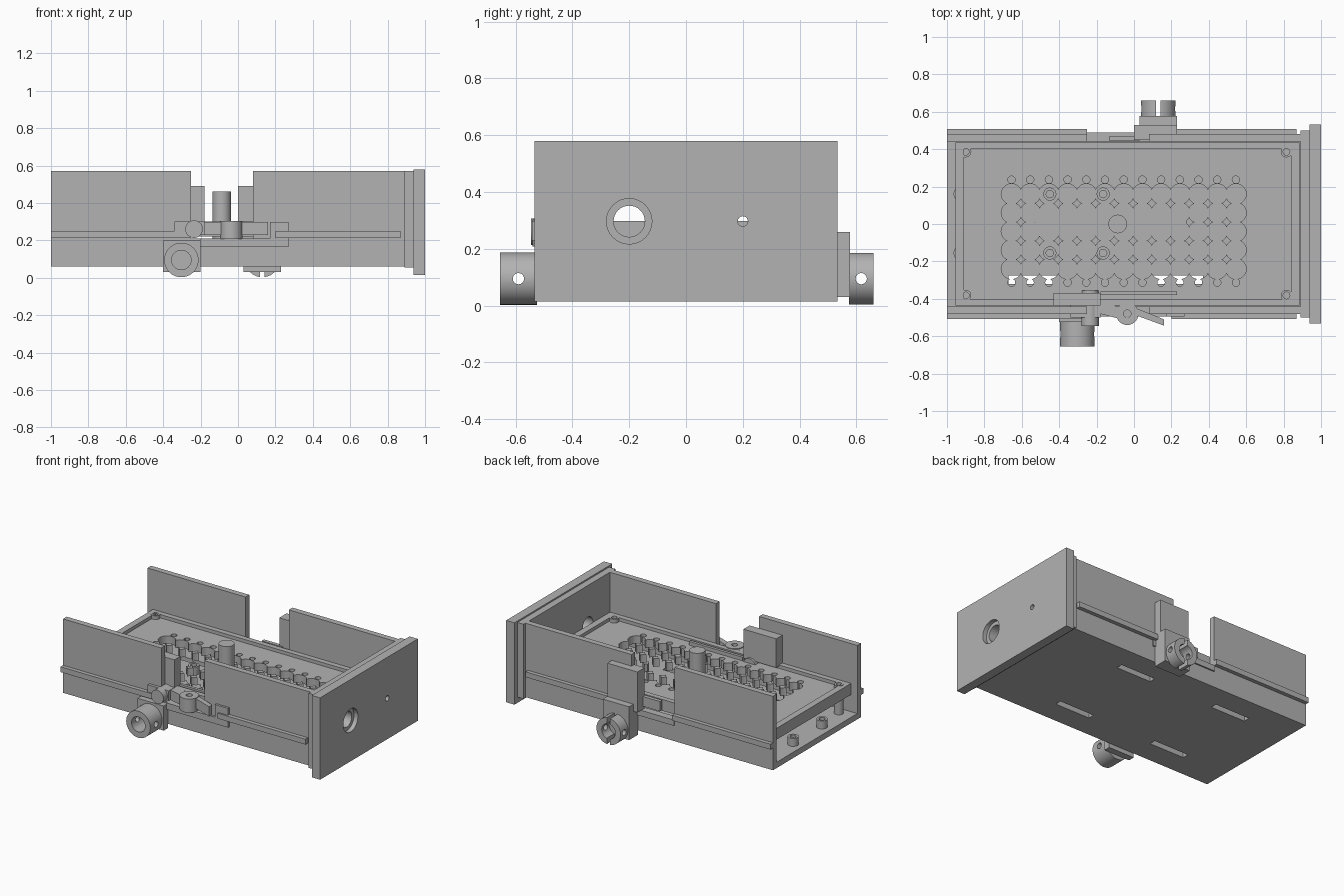
import bpy, bmesh, math
from mathutils import Matrix, Vector

if "Cube" in bpy.data.objects:
    bpy.data.objects.remove(bpy.data.objects["Cube"])

grey = bpy.data.materials.new("plain grey")
grey.use_nodes = True
grey.diffuse_color = (0.45, 0.45, 0.45, 1)
grey.node_tree.nodes["Principled BSDF"].inputs["Base Color"].default_value = (0.45, 0.45, 0.45, 1)

TURN = {"z": Matrix(), "x": Matrix.Rotation(math.pi / 2, 4, "Y"), "y": Matrix.Rotation(math.pi / 2, 4, "X")}


def add_box(bm, x, y, z):
    size = Matrix.Diagonal((x[1] - x[0], y[1] - y[0], z[1] - z[0], 1))
    mid = Vector((sum(x) / 2, sum(y) / 2, sum(z) / 2))
    bmesh.ops.create_cube(bm, size=1, matrix=Matrix.Translation(mid) @ size)


def add_rod(bm, centre, radius, length, axis="z", sides=24):
    bmesh.ops.create_cone(bm, cap_ends=True, segments=sides, radius1=radius, radius2=radius,
                          depth=length, matrix=Matrix.Translation(centre) @ TURN[axis])


def finish(name, bm):
    mesh = bpy.data.meshes.new(name)
    bmesh.ops.recalc_face_normals(bm, faces=bm.faces)
    bm.to_mesh(mesh)
    bm.free()
    mesh.materials.append(grey)
    obj = bpy.data.objects.new(name, mesh)
    bpy.context.collection.objects.link(obj)
    return obj


def box(name, x, y, z):
    bm = bmesh.new()
    add_box(bm, x, y, z)
    return finish(name, bm)


def activate(obj):
    bpy.ops.object.select_all(action="DESELECT")
    obj.select_set(True)
    bpy.context.view_layer.objects.active = obj


def smooth(obj):
    activate(obj)
    bpy.ops.object.shade_smooth_by_angle(angle=math.radians(30))


def rod(name, *args, **kw):
    bm = bmesh.new()
    add_rod(bm, *args, **kw)
    obj = finish(name, bm)
    smooth(obj)
    return obj


def cut(obj, bm):
    cutter = finish("cutter", bm)
    cutter.hide_render = True
    mod = obj.modifiers.new("cut", "BOOLEAN")
    mod.object, mod.operation, mod.solver = cutter, "DIFFERENCE", "EXACT"
    mod.use_self = True
    activate(obj)
    bpy.ops.object.modifier_apply(modifier=mod.name)
    bpy.data.objects.remove(cutter)
    smooth(obj)


def prism(name, outline, z0, z1):
    bm = bmesh.new()
    face = bm.faces.new([bm.verts.new((x, y, z0)) for x, y in outline])
    top = bmesh.ops.extrude_face_region(bm, geom=[face])["geom"]
    bmesh.ops.translate(bm, verts=[v for v in top if isinstance(v, bmesh.types.BMVert)], vec=(0, 0, z1 - z0))
    return finish(name, bm)


# Floor with four slots
floor = box("floor", (-1, 0.9), (-0.48, 0.48), (0.06, 0.1))
bm = bmesh.new()
for x in (-0.67, 0.1):
    for y in (-0.32, 0.275):
        add_box(bm, (x, x + 0.27), (y, y + 0.045), (0, 0.2))
cut(floor, bm)

# Side walls with a gap, and the rails outside them
for side, s in (("front", -1), ("back", 1)):
    wall = box(side + "_wall", (-1, 0.9), sorted((s * 0.44, s * 0.48)), (0.06, 0.57))
    bm = bmesh.new()
    add_box(bm, (-0.25, 0.08), sorted((s * 0.4, s * 0.55)), (0.21, 0.7))
    cut(wall, bm)
    for part, x in (("left", (0.2, 0.87)), ("right", (-1, -0.25))):
        box(f"{side}_{part}_rail", x, sorted((s * 0.48, s * 0.507)), (0.213, 0.25))

# End plate with flange, stepped port and pin hole
for name, x, y, z in (("end_flange", (0.89, 0.937), 0.5, (0.055, 0.57)),
                      ("end_plate", (0.937, 1), 0.533, (0.015, 0.58))):
    plate = box(name, x, (-y, y), z)
    bm = bmesh.new()
    add_rod(bm, (0.9, -0.2, 0.297), 0.055, 0.4, "x", 32)
    add_rod(bm, (0.9, 0.2, 0.297), 0.018, 0.4, "x", 16)
    cut(plate, bm)
    if name == "end_plate":
        bm = bmesh.new()
        add_rod(bm, (1, -0.2, 0.297), 0.08, 0.06, "x", 32)
        cut(plate, bm)

# Tray with raised rim and a grid of merged round pockets
tray = box("tray", (-0.955, 0.885), (-0.436, 0.436), (0.22, 0.298))
bm = bmesh.new()
add_box(bm, (-0.91, 0.84), (-0.4, 0.4), (0.275, 0.4))
cut(tray, bm)
bm = bmesh.new()
for col in range(13):
    x = -0.655 + col * 0.1
    for row in range(5):
        add_rod(bm, (x, 0.16 - row * 0.1, 0.25), 0.055, 0.2, sides=20)
    for y in (0.237, -0.313):
        add_rod(bm, (x, y, 0.25), 0.02, 0.2, sides=12)
add_box(bm, (-0.53, 0.28), (-0.03, 0.05), (0.14, 0.36))
cut(tray, bm)

# Corner posts and floor standoffs
for x in (-0.9, 0.815):
    for y in (-0.382, 0.386):
        post = rod("corner_post", (x, y, 0.2), 0.03, 0.202, sides=20)
        bm = bmesh.new()
        add_rod(bm, (x, y, 0.3), 0.018, 0.1, sides=16)
        cut(post, bm)
for x in (-0.93, -0.45, -0.165):
    for y in (-0.155, 0.16):
        post = rod("standoff", (x, y, 0.12), 0.035, 0.07, sides=20)
        bm = bmesh.new()
        add_rod(bm, (x, y, 0.15), 0.02, 0.08, sides=16)
        cut(post, bm)
rod("centre_peg", (-0.087, 0, 0.28), 0.05, 0.365)


def ring(name, x, y, depth, slot):
    obj = rod(name, (x, y, 0.095), 0.092, depth, "y", 40)
    cutter = bmesh.new()
    add_rod(cutter, (x, y, 0.095), 0.052, depth * 2, "y", 32)
    cut(obj, cutter)
    cutter = bmesh.new()
    if slot:
        add_box(cutter, (x - 0.013, x + 0.013), (y - 0.1, y + 0.1), (-0.1, 0.3))
    add_rod(cutter, (x, y, 0.095), 0.02, 0.4, "x", 16)
    cut(obj, cutter)


# Back clip: upright plate, block and split ring
box("back_clip_plate", (0, 0.23), (0.45, 0.53), (0.21, 0.49))
box("back_clip_block", (0.03, 0.23), (0.48, 0.578), (0.03, 0.26))
box("back_clip_arm", (-0.13, 0.03), (0.445, 0.47), (0.23, 0.298))
box("back_lower_bar", (-0.25, 0.25), (0.48, 0.49), (0.17, 0.21))
ring("back_split_ring", 0.13, 0.617, 0.085, True)

# Front clip: upright plate, block and ring
box("front_clip_plate", (-0.43, -0.18), (-0.437, -0.37), (0.29, 0.49))
box("front_clip_block", (-0.4, -0.2), (-0.525, -0.48), (0.03, 0.2))
ring("front_ring", -0.303, -0.59, 0.13, False)

# Front latch: pivot, arms, cross pin and guide bars
pivot = rod("latch_pivot", (-0.036, -0.48, 0.255), 0.06, 0.095, sides=32)
bm = bmesh.new()
add_rod(bm, (-0.036, -0.48, 0.25), 0.02, 0.2, sides=16)
cut(pivot, bm)
prism("latch_left_arm", [(-0.18, -0.43), (-0.18, -0.48), (-0.085, -0.505), (-0.07, -0.44)], 0.23, 0.298)
prism("latch_right_arm", [(0.01, -0.45), (0.015, -0.49), (0.16, -0.543), (0.16, -0.51)], 0.23, 0.298)
rod("cross_pin", (-0.235, -0.45, 0.26), 0.047, 0.19, "y")
box("front_lower_bar", (-0.2, 0.27), (-0.495, -0.48), (0.165, 0.21))
box("front_guide", (0.17, 0.27), (-0.495, -0.48), (0.165, 0.298))
box("front_slide_bar", (-0.18, 0.23), (-0.38, -0.36), (0.23, 0.3))
box("front_slide_block", (-0.34, -0.18), (-0.5, -0.437), (0.23, 0.3))
